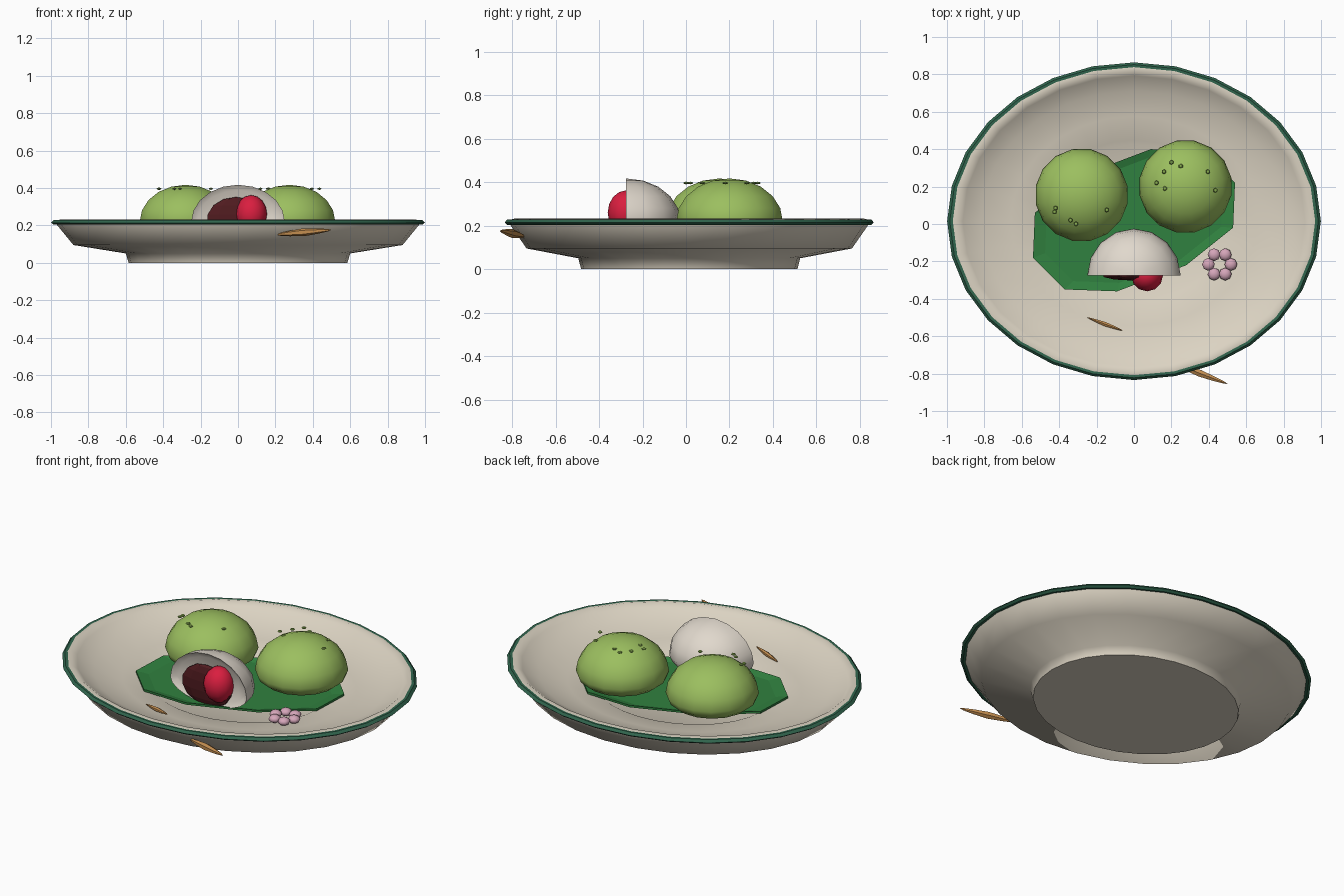
import bpy, bmesh, math
from mathutils import Vector, Matrix

old = bpy.data.objects.get("Cube")
if old:
    bpy.data.objects.remove(old, do_unlink=True)


def material(name, rgb):
    m = bpy.data.materials.new(name)
    m.use_nodes = True
    m.diffuse_color = (*rgb, 1)
    m.node_tree.nodes["Principled BSDF"].inputs["Base Color"].default_value = (*rgb, 1)
    return m


cream = material("cream_glaze", (0.71, 0.65, 0.54))
rim_green = material("dark_green_glaze", (0.03, 0.13, 0.075))
leaf_green = material("leaf_green", (0.03, 0.22, 0.05))
bun_green = material("bun_green", (0.33, 0.52, 0.115))
fleck_green = material("fleck_green", (0.24, 0.4, 0.08))
white = material("dough_white", (0.75, 0.69, 0.61))
maroon = material("bean_maroon", (0.08, 0.011, 0.014))
red = material("berry_red", (0.7, 0.013, 0.05))
pink = material("petal_pink", (0.67, 0.38, 0.49))
wood = material("wood_brown", (0.55, 0.27, 0.08))

CENTRE_Y, OVAL = 0.015, 0.85


def finish(bm, name, mat, angle=None):
    bmesh.ops.recalc_face_normals(bm, faces=bm.faces)
    mesh = bpy.data.meshes.new(name)
    bm.to_mesh(mesh)
    bm.free()
    mesh.materials.append(mat)
    obj = bpy.data.objects.new(name, mesh)
    bpy.context.collection.objects.link(obj)
    if angle:
        bpy.ops.object.select_all(action="DESELECT")
        obj.select_set(True)
        bpy.context.view_layer.objects.active = obj
        bpy.ops.object.shade_smooth_by_angle(angle=math.radians(angle))
    return obj


def lathe(name, profile, mat, steps=28, closed=False, angle=66):
    """Spin an (r, z) profile into an oval body."""
    bm = bmesh.new()
    verts = [bm.verts.new((r, 0, z)) for r, z in profile]
    pairs = list(zip(verts, verts[1:]))
    if closed:
        pairs.append((verts[-1], verts[0]))
    edges = [bm.edges.new(p) for p in pairs]
    bmesh.ops.spin(bm, geom=verts + edges, cent=(0, 0, 0), axis=(0, 0, 1),
                   angle=math.tau, steps=steps, use_duplicate=False)
    bmesh.ops.remove_doubles(bm, verts=bm.verts, dist=0.0005)
    for v in bm.verts:
        v.co.y = v.co.y * OVAL + CENTRE_Y
    return finish(bm, name, mat, angle)


def ball(bm, pos, size, segs=16, rings=10, flat=1.0, turn=0.0):
    """Ellipsoid whose lower half is squashed by the factor flat."""
    new = bmesh.ops.create_uvsphere(bm, u_segments=segs, v_segments=rings, radius=1)["verts"]
    bmesh.ops.rotate(bm, verts=new, cent=(0, 0, 0), matrix=Matrix.Rotation(turn, 3, "Z"))
    for v in new:
        if v.co.z < 0:
            v.co.z *= flat
        v.co = Vector(pos) + v.co * Vector(size)
    return new


# Oval plate with a foot and a shallow well
lathe("plate", [(0, 0), (0.585, 0), (0.6, 0.05), (0.88, 0.095), (0.97, 0.205),
                (0.975, 0.226), (0.945, 0.232), (0.915, 0.212), (0.82, 0.166),
                (0.66, 0.135), (0.51, 0.118), (0.485, 0.106), (0, 0.104)], cream)

# Glazed band around the rim
lathe("rim_band", [(0.966, 0.206), (0.985, 0.204), (0.999, 0.214),
                   (0.985, 0.228), (0.964, 0.227)], rim_green, closed=True, angle=40)

# Faceted leaf liner: half the outline, repeated by a half turn
half = [(-0.54, -0.2), (-0.37, -0.37), (-0.09, -0.38), (0.28, -0.24), (0.53, -0.04)]
outline = half + [(-x, -y) for x, y in half]
bm = bmesh.new()
rings = [[bm.verts.new((x * k, y * k + 0.02, z)) for x, y in outline]
         for k, z in ((1, 0.128), (1, 0.14), (0.82, 0.122))]
for a, b in zip(rings, rings[1:]):
    for i in range(len(outline)):
        j = (i + 1) % len(outline)
        bm.faces.new((a[i], a[j], b[j], b[i]))
bm.faces.new(rings[-1])
bm.faces.new(rings[0][::-1])
finish(bm, "leaf_liner", leaf_green)

# Two whole buns
for name, x, y in (("left_bun", 0.275, 0.2), ("right_bun", -0.28, 0.155)):
    bm = bmesh.new()
    ball(bm, (x, y, 0.22), (0.25, 0.25, 0.197), flat=0.52, turn=math.pi / 16)
    finish(bm, name, bun_green, 40)

# Flecks sprinkled over the buns
bm = bmesh.new()
for x, y in ((0.12, 0.22), (0.16, 0.28), (0.2, 0.33), (0.25, 0.31), (0.165, 0.19),
             (0.395, 0.28), (0.435, 0.18), (-0.42, 0.085), (-0.425, 0.065),
             (-0.34, 0.02), (-0.31, 0.0), (-0.145, 0.075)):
    ball(bm, (x, y, 0.396), (0.013, 0.013, 0.006), segs=6, rings=4)
finish(bm, "flecks", fleck_green)

# Halved bun, with its cut face recessed inside a rim
bm = bmesh.new()
CUT = -0.275
ball(bm, (0, CUT, 0.22), (0.25, 0.25, 0.197), flat=0.52)
bmesh.ops.bisect_plane(bm, geom=bm.verts[:] + bm.edges[:] + bm.faces[:], dist=0.0001,
                       plane_co=(0, CUT, 0), plane_no=(0, -1, 0), clear_outer=True)
edge = [e for e in bm.edges if e.is_boundary]
cap = bmesh.ops.contextual_create(bm, geom=edge)["faces"]
bmesh.ops.recalc_face_normals(bm, faces=bm.faces)
bmesh.ops.inset_region(bm, faces=cap, thickness=0.03, depth=-0.02)
finish(bm, "halved_bun", white, 40)

# Bean paste filling and berry
bm = bmesh.new()
ball(bm, (-0.01, CUT, 0.23), (0.165, 0.028, 0.122), segs=10, rings=7)
finish(bm, "bean_filling", maroon)
bm = bmesh.new()
ball(bm, (0.07, -0.275, 0.26), (0.085, 0.085, 0.102), segs=12, rings=8)
finish(bm, "berry", red, 40)

# Blossom made of six round petals
bm = bmesh.new()
for i in range(6):
    a = math.tau * i / 6
    ball(bm, (0.458 + 0.06 * math.cos(a), -0.216 + 0.06 * math.sin(a), 0.15),
         (0.034, 0.034, 0.022), segs=8, rings=6)
finish(bm, "blossom", pink, 50)


# Pointed wooden slivers
def sliver(name, start, end, width):
    start, end = Vector(start), Vector(end)
    axis = end - start
    bm = bmesh.new()
    ball(bm, (0, 0, 0), (width, width, axis.length / 2), segs=6, rings=6)
    for v in bm.verts:
        t = abs(v.co.z) / (axis.length / 2)
        v.co.x *= 1 - 0.4 * t
        v.co.y *= 1 - 0.4 * t
    bm.transform(Matrix.Translation((start + end) / 2)
                 @ axis.to_track_quat("Z", "Y").to_matrix().to_4x4())
    finish(bm, name, wood, 40)


sliver("outer_sliver", (0.2, -0.74, 0.15), (0.5, -0.855, 0.176), 0.021)
sliver("inner_sliver", (-0.25, -0.5, 0.142), (-0.06, -0.57, 0.158), 0.013)
